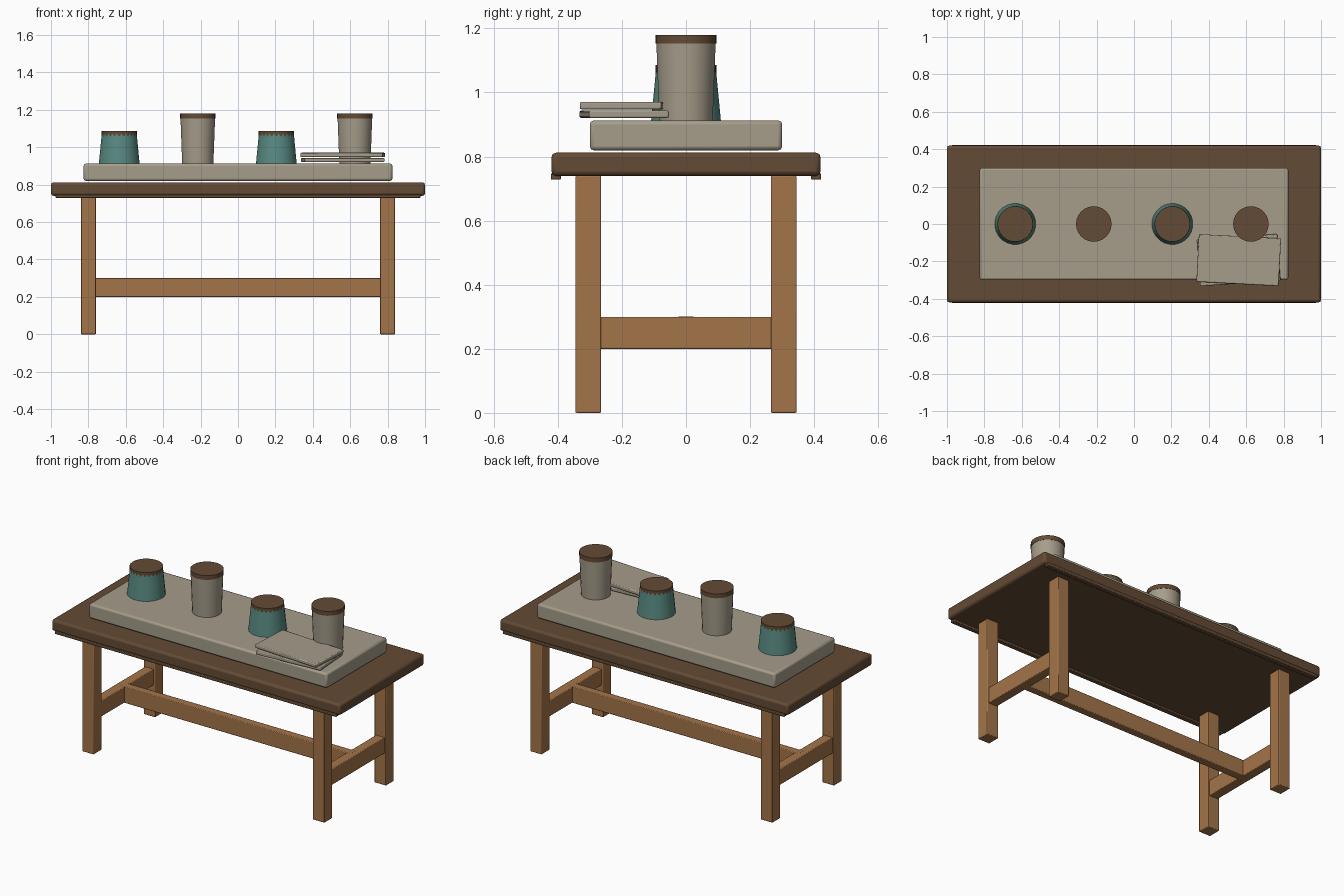
import bpy
import math

if "Cube" in bpy.data.objects:
    bpy.data.objects.remove(bpy.data.objects["Cube"], do_unlink=True)


def material(name, rgb):
    mat = bpy.data.materials.new(name)
    mat.use_nodes = True
    mat.diffuse_color = (*rgb, 1)
    mat.node_tree.nodes["Principled BSDF"].inputs["Base Color"].default_value = (*rgb, 1)
    return mat


wood = material("light wood", (0.37, 0.178, 0.068))
brown = material("dark brown", (0.127, 0.07, 0.035))
stone = material("warm stone", (0.38, 0.337, 0.258))
teal = material("teal glaze", (0.098, 0.253, 0.223))


def finish(obj, name, mat):
    obj.name = name
    obj.data.materials.append(mat)
    bpy.ops.object.shade_smooth_by_angle(angle=math.radians(30))
    return obj


def box(name, mat, center, size, bevel=0.004, turn=0.0):
    bpy.ops.mesh.primitive_cube_add(size=1, location=center)
    obj = bpy.context.object
    obj.scale = size
    bpy.ops.object.transform_apply(location=False, rotation=False, scale=True)
    obj.rotation_euler.z = math.radians(turn)
    mod = obj.modifiers.new("rounded edges", "BEVEL")
    mod.width = bevel
    mod.segments = 2
    return finish(obj, name, mat)


def taper(name, mat, x, r_low, r_high, low, high, turn=0.0):
    bpy.ops.mesh.primitive_cone_add(vertices=24, radius1=r_low, radius2=r_high,
                                    depth=high - low, location=(x, 0, (low + high) / 2),
                                    rotation=(0, 0, math.radians(turn)))
    return finish(bpy.context.object, name, mat)


# Table top with a trim strip under each long edge
box("table_top", brown, (0, 0, 0.776), (2.0, 0.84, 0.072), 0.014)
for side, label in ((-1, "front"), (1, "back")):
    box(f"{label}_trim", brown, (0, side * 0.406, 0.738), (1.95, 0.032, 0.02))

# Legs and side stretchers
for sx, side in ((-1, "right"), (1, "left")):
    for sy, end in ((-1, "front"), (1, "back")):
        box(f"{end}_{side}_leg", wood, (sx * 0.8, sy * 0.305, 0.37), (0.08, 0.08, 0.74))
    box(f"{side}_stretcher", wood, (sx * 0.8, 0, 0.25), (0.06, 0.54, 0.1))
box("long_stretcher", wood, (0, 0, 0.25), (1.6, 0.05, 0.102))

# Raised slab
box("slab", stone, (0, 0, 0.866), (1.65, 0.6, 0.093), 0.012)

# Two lidded jar types, alternating along the slab
for i, x in enumerate((-0.635, -0.215, 0.205, 0.625)):
    if i % 2 == 0:
        taper(f"short_jar_{i}", teal, x, 0.11, 0.0935, 0.91, 1.08, 7.5)
        taper(f"short_lid_{i}", brown, x, 0.095, 0.095, 1.05, 1.086)
    else:
        taper(f"tall_jar_{i}", stone, x, 0.084, 0.094, 0.91, 1.175, 7.5)
        taper(f"tall_lid_{i}", brown, x, 0.095, 0.095, 1.153, 1.18)

# Stacked tablets
box("lower_tablet", stone, (0.56, -0.193, 0.932), (0.43, 0.25, 0.023), 0.005, 4)
box("upper_tablet", stone, (0.56, -0.193, 0.959), (0.44, 0.255, 0.023), 0.005, -3)
